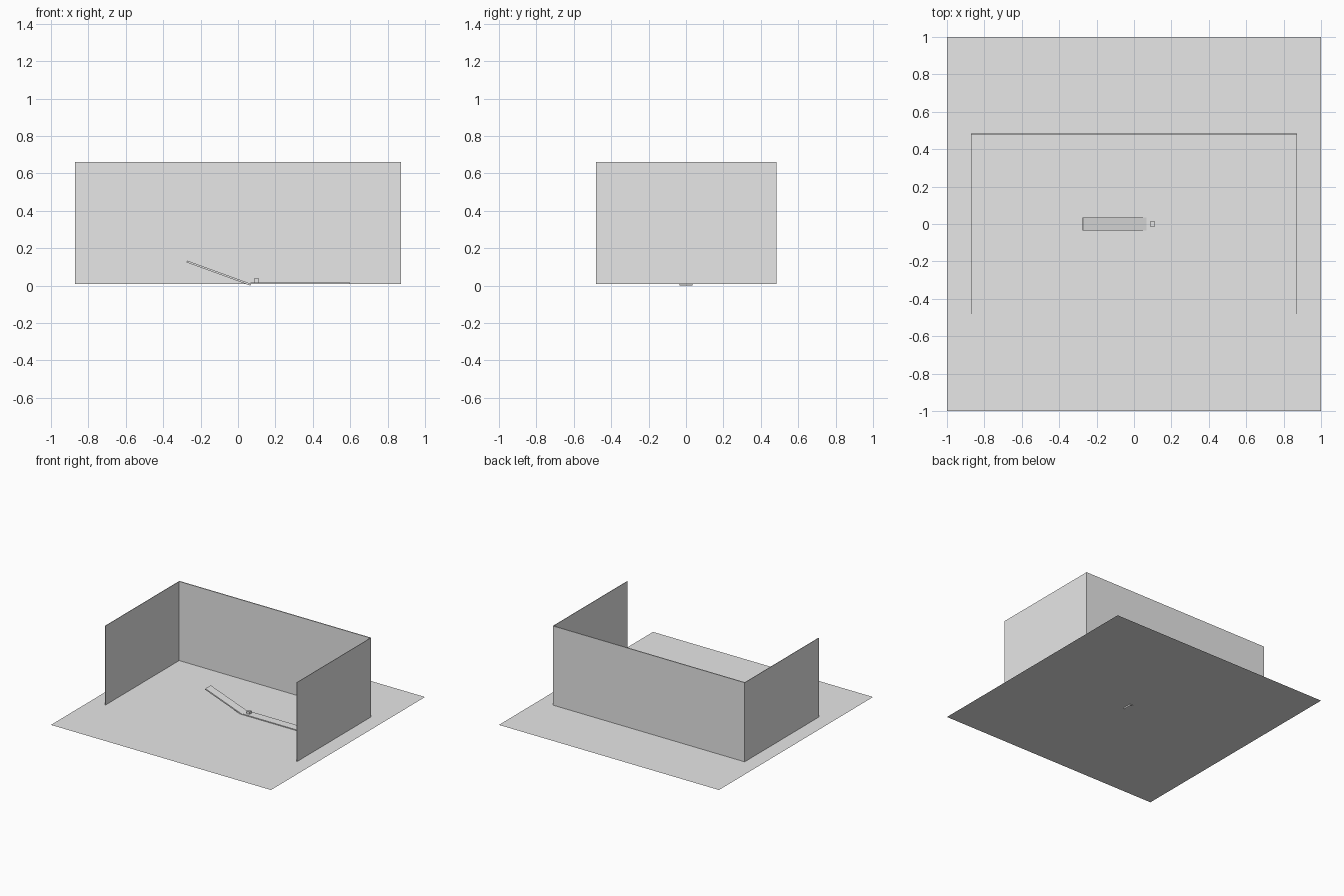
import bpy
import math
from mathutils import Matrix, Vector

if "Cube" in bpy.data.objects:
    bpy.data.objects.remove(bpy.data.objects["Cube"])

grey = bpy.data.materials.new("light grey")
grey.diffuse_color = (0.8, 0.8, 0.8, 1)
grey.use_nodes = True
grey.node_tree.nodes["Principled BSDF"].inputs["Base Color"].default_value = grey.diffuse_color


def finish(name):
    obj = bpy.context.object
    obj.name = name
    obj.data.materials.append(grey)
    return obj


def box(name, low, high):
    """Axis-aligned box between two corners."""
    low, high = Vector(low), Vector(high)
    bpy.ops.mesh.primitive_cube_add(size=1, location=(low + high) / 2)
    obj = finish(name)
    obj.data.transform(Matrix.Diagonal((*(high - low), 1)))
    return obj


FLOOR = 0.0095   # floor height
TOP = 0.66       # wall top
X, Y = 0.872, 0.48

# Square floor sheet
bpy.ops.mesh.primitive_plane_add(size=2, location=(0, 0, FLOOR))
finish("floor")

# Back wall and two side walls, open at the front
box("back_wall", (-X, Y - 0.004, FLOOR), (X, Y + 0.004, TOP))
for side, name in ((-1, "left_wall"), (1, "right_wall")):
    x = side * (X - 0.002)
    box(name, (x - 0.002, -Y, FLOOR), (x + 0.002, Y, TOP))

# Flat track lying on the floor
box("flat_track", (0.068, -0.035, FLOOR), (0.60, 0.035, 0.0165))

# Ramp sloping down to the track, turned about its lower top edge
length, thick = 0.364, 0.01
ramp = box("ramp", (-length, -0.035, -thick), (0, 0.035, 0))
ramp.data.transform(Matrix.Translation(ramp.location))
ramp.location = (0.070, 0, 0.0094)
ramp.rotation_euler = (0, math.radians(20), 0)

# Small block at the start of the track
box("block", (0.086, -0.0135, 0.0165), (0.113, 0.0135, 0.037))
